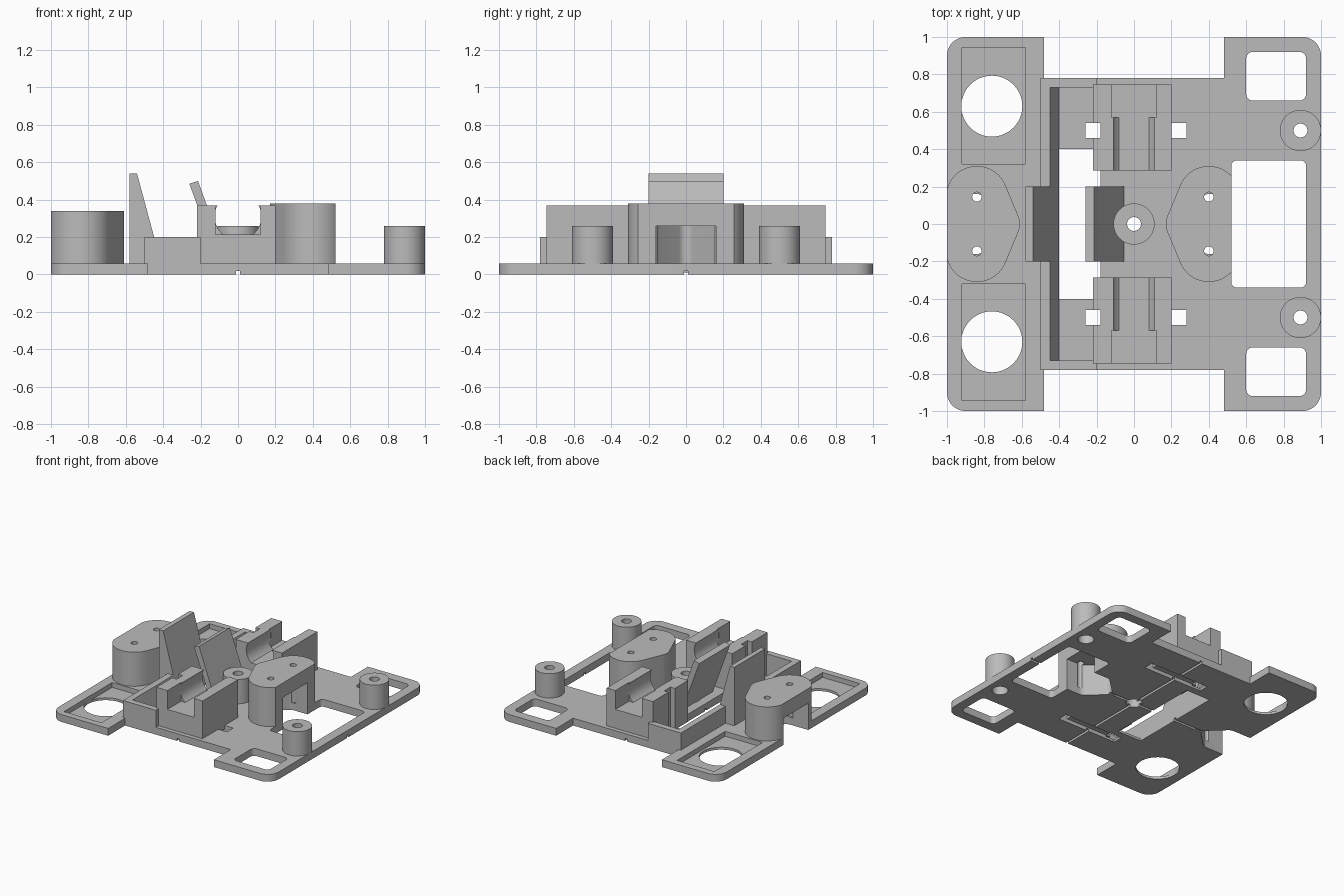
import bpy, bmesh, math
from mathutils import Vector
from mathutils.geometry import convex_hull_2d

if "Cube" in bpy.data.objects:
    bpy.data.objects.remove(bpy.data.objects["Cube"], do_unlink=True)

grey = bpy.data.materials.new("plain grey")
grey.use_nodes = True
grey.diffuse_color = (0.5, 0.5, 0.5, 1)
grey.node_tree.nodes["Principled BSDF"].inputs["Base Color"].default_value = (0.5, 0.5, 0.5, 1)


def prism(name, points, lo, hi, along="z"):
    """Extrude a flat outline along z, or an x-z outline along y."""
    bm = bmesh.new()
    place = (lambda a, b: (a, b, lo)) if along == "z" else (lambda a, b: (a, lo, b))
    face = bm.faces.new([bm.verts.new(place(*p)) for p in points])
    shift = Vector((0, 0, hi - lo)) if along == "z" else Vector((0, hi - lo, 0))
    new = bmesh.ops.extrude_face_region(bm, geom=[face])["geom"]
    bmesh.ops.translate(bm, verts=[v for v in new if isinstance(v, bmesh.types.BMVert)], vec=shift)
    bmesh.ops.recalc_face_normals(bm, faces=bm.faces)
    mesh = bpy.data.meshes.new(name)
    bm.to_mesh(mesh)
    bm.free()
    mesh.materials.append(grey)
    obj = bpy.data.objects.new(name, mesh)
    bpy.context.collection.objects.link(obj)
    return obj


def hull(*circles):
    """Outline wrapped around circles given as x, y, radius."""
    pts = []
    for x, y, r in circles:
        n = 48 if r else 1
        pts += [(x + r * math.cos(math.tau * i / n), y + r * math.sin(math.tau * i / n)) for i in range(n)]
    return [pts[i] for i in convex_hull_2d([Vector(p) for p in pts])]


def rect(x0, x1, y0, y1, r=0):
    return hull(*[(x, y, r) for x in (x0 + r, x1 - r) for y in (y0 + r, y1 - r)])


def box(name, x0, x1, y0, y1, z0, z1, r=0):
    return prism(name, rect(x0, x1, y0, y1, r), z0, z1)


def disc(name, x, y, r, z0, z1):
    return prism(name, hull((x, y, r)), z0, z1)


def cut(obj, *cutters):
    bpy.context.view_layer.objects.active = obj
    for c in cutters:
        mod = obj.modifiers.new("cut", "BOOLEAN")
        mod.operation, mod.solver, mod.object = "DIFFERENCE", "EXACT", c
        bpy.ops.object.modifier_apply(modifier=mod.name)
        bpy.data.objects.remove(c, do_unlink=True)


def tray_pocket():
    outline = [(-0.4, 0.02), (-0.18, 0.02), (-0.18, 0.25), (-0.462, 0.25)]
    return prism("pocket_cutter", outline, -0.73, 0.73, "y")


def tie_hole(x, s):
    return box("tie_cutter", x, x + 0.08, s * 0.5 - 0.04, s * 0.5 + 0.04, -1, 1)


def mount_cavity(cx, side):
    """Rounded hollow under a sensor mount, open toward side."""
    outer = cx + side * 0.4
    return hull((cx, 0.1, 0.06), (cx, -0.1, 0.06), (cx - side * 0.12, 0, 0.05),
                (outer, 0.16, 0), (outer, -0.16, 0))


MOUNTS = (("right_mount", -0.84, -1, -1.0, 0.34, 0.22), ("left_mount", 0.4, 1, 0.52, 0.38, 0.26))
POSTS = (("centre_post", 0, 0), ("back_post", 0.89, 0.5), ("front_post", 0.89, -0.5))

# Base plate with side notches, windows and the long slot
plate = box("base_plate", -1, 1, -1, 1, 0, 0.06, 0.1)
cut(plate, box("c", 0.52, 0.92, -0.34, 0.34, -1, 1, 0.03),
    box("c", -0.4, -0.18, -0.4, 0.4, -1, 1), tray_pocket(),
    box("c", -0.01, 0.01, -2, 2, -1, 0.02), box("c", -2, 2, -0.01, 0.01, -1, 0.02))
for s in (-1, 1):
    ys = lambda a, b: sorted((s * a, s * b))
    cut(plate, box("c", -0.48, 0.48, *ys(0.78, 2), -1, 1),
        box("c", 0.6, 0.92, *ys(0.66, 0.92), -1, 1, 0.035),
        box("c", -0.92, -0.58, *ys(0.32, 0.945), 0.02, 1),
        disc("c", -0.76, s * 0.63, 0.163, -1, 1),
        box("c", -0.26, 0.28, *ys(0.46, 0.54), -1, 0.03),
        tie_hole(-0.26, s), tie_hole(0.2, s))
for name, x, y in POSTS:
    cut(plate, disc("c", x, y, 0.06, -1, 1))
for name, cx, side, flat, top, ceiling in MOUNTS:
    cut(plate, prism("c", mount_cavity(cx, side), -1, 1))

# Screw posts, each with a through hole and a wider bore below
for name, x, y in POSTS:
    post = disc(name, x, y, 0.11, 0.03, 0.26)
    cut(post, disc("c", x, y, 0.037, -1, 1), disc("c", x, y, 0.06, -1, 0.08))

# Rounded sensor mounts, flat on the outer side
for name, cx, side, flat, top, ceiling in MOUNTS:
    mount = prism(name, hull((cx, 0.145, 0.165), (cx, -0.145, 0.165), (cx - side * 0.12, 0, 0.11)), 0.01, top)
    cut(mount, box("c", *sorted((flat, flat + side)), -1, 1, -1, 1),
        prism("c", mount_cavity(cx, side), -1, ceiling),
        *[disc("c", cx, s * 0.145, 0.025, -1, 1) for s in (-1, 1)])

# Sloped tray
tray = box("tray", -0.5, -0.2, -0.78, 0.78, 0.03, 0.2)
cut(tray, tray_pocket(), tie_hole(-0.26, -1), tie_hole(-0.26, 1))

# Leaning supports either side of the slot
prism("wedge_support", [(-0.58, 0.03), (-0.4, 0.02), (-0.54, 0.54), (-0.58, 0.54)], -0.2, 0.2, "y")
prism("leaning_blade", [(-0.1, 0.05), (-0.05, 0.05), (-0.214, 0.5), (-0.26, 0.485)], -0.2, 0.2, "y")

# Cradles: round trough on the inner part, square pocket on the outer part
for s, name in ((-1, "front_cradle"), (1, "back_cradle")):
    ys = lambda a, b: sorted((s * a, s * b))
    cradle = box(name, -0.22, 0.2, *ys(0.285, 0.745), 0.03, 0.37)
    trough = prism("c", hull((0, 0.31, 0.125)), *ys(0.2, 0.6), "y")
    cut(trough, box("c", -1, 1, -1, 1, -1, 0.215))
    cut(cradle, trough, box("c", -0.12, 0.12, *ys(0.57, 0.9), 0.215, 1), tie_hole(-0.26, s))

# Smooth the round walls, keep edges sharp
bpy.ops.object.select_all(action="DESELECT")
for obj in bpy.context.collection.objects:
    if obj.type == "MESH":
        obj.select_set(True)
        bpy.context.view_layer.objects.active = obj
bpy.ops.object.shade_smooth_by_angle(angle=math.radians(30))
